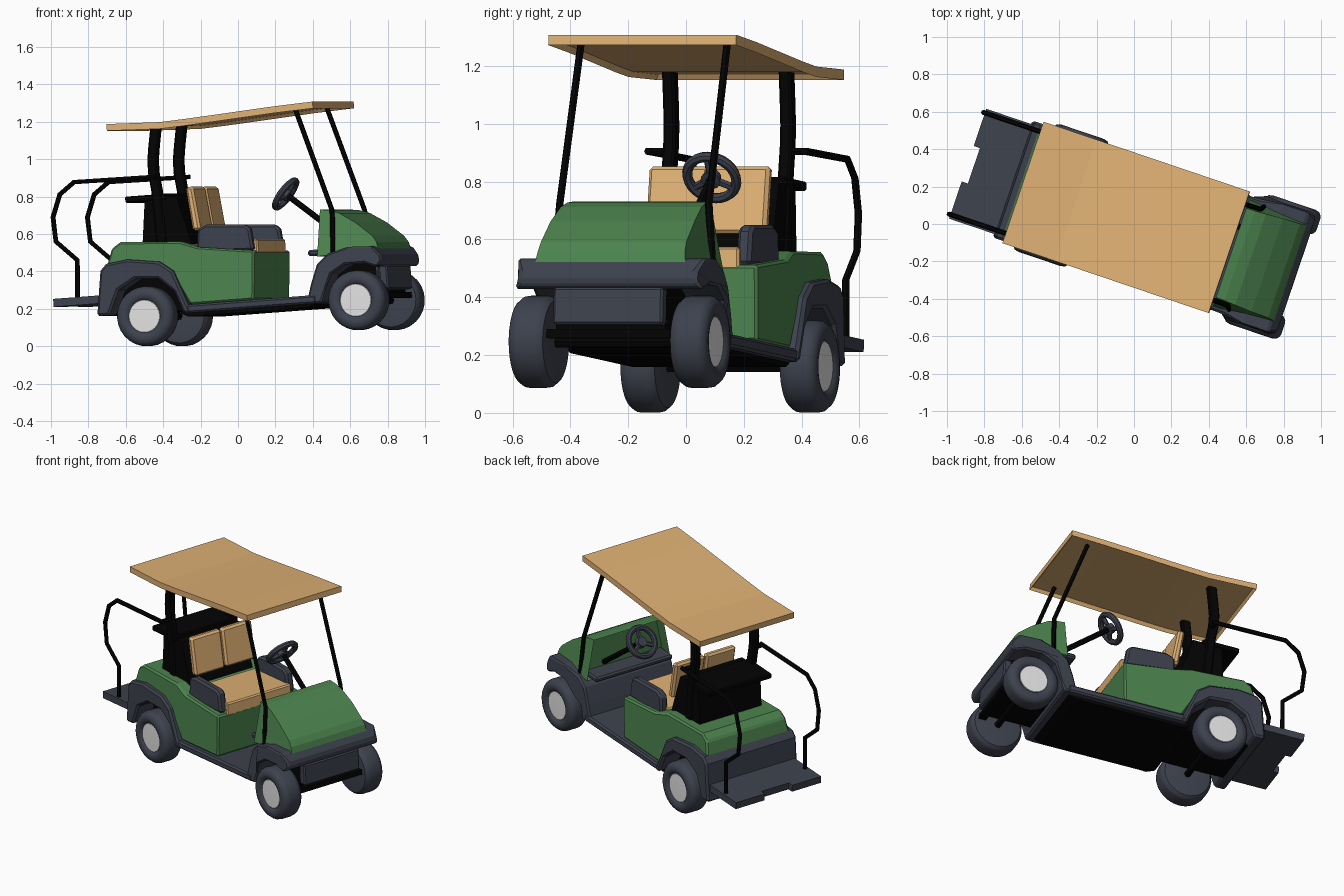
import bpy, bmesh, math
from mathutils import Matrix, Vector

cube = bpy.data.objects.get("Cube")
if cube:
    bpy.data.objects.remove(cube, do_unlink=True)

# The cart is built along local x (forward), then turned and pitched into place
POSE = (Matrix.Rotation(math.radians(-18.7), 4, 'Z') @ Matrix.Rotation(math.radians(-4.1), 4, 'Y')
        @ Matrix.Translation((0, 0.02, 0)))
SIDES = (("left", 1), ("right", -1))


def material(name, rgb):
    m = bpy.data.materials.new(name)
    m.use_nodes = True
    color = (*rgb, 1)
    m.diffuse_color = color
    bsdf = m.node_tree.nodes["Principled BSDF"]
    bsdf.inputs["Base Color"].default_value = color
    bsdf.inputs["Roughness"].default_value = 0.7
    return m


TAN = material("tan", (0.74, 0.44, 0.175))
GREEN = material("green", (0.073, 0.23, 0.077))
SLATE = material("slate", (0.047, 0.054, 0.075))
BLACK = material("black", (0.001, 0.001, 0.001))
SILVER = material("silver", (0.77, 0.77, 0.77))


def finish(name, bm, mats, bevel=0, smooth=False):
    bmesh.ops.recalc_face_normals(bm, faces=bm.faces)
    mesh = bpy.data.meshes.new(name)
    bm.to_mesh(mesh)
    bm.free()
    for m in mats:
        mesh.materials.append(m)
    ob = bpy.data.objects.new(name, mesh)
    bpy.context.collection.objects.link(ob)
    ob.matrix_world = POSE
    if bevel:
        mod = ob.modifiers.new("bevel", 'BEVEL')
        mod.width, mod.segments, mod.limit_method = bevel, 1, 'ANGLE'
        mod.angle_limit = math.radians(40)
    if smooth:
        shade(ob)
    return ob


def shade(ob):
    bpy.ops.object.select_all(action='DESELECT')
    ob.select_set(True)
    bpy.context.view_layer.objects.active = ob
    bpy.ops.object.shade_smooth_by_angle(angle=math.radians(40))


def prism(name, mat, points, lo, hi, flat=False, bevel=0, shape=None, edit=None):
    """Extrude a side profile across the cart, or a plan outline upwards."""
    bm = bmesh.new()
    at = (lambda p, d: (p[0], p[1], d)) if flat else (lambda p, d: (p[0], d, p[1]))
    a = [bm.verts.new(at(p, lo)) for p in points]
    b = [bm.verts.new(at(p, hi)) for p in points]
    bm.faces.new(a)
    bm.faces.new(b[::-1])
    for i in range(len(a)):
        j = (i + 1) % len(a)
        bm.faces.new((a[i], a[j], b[j], b[i]))
    bmesh.ops.recalc_face_normals(bm, faces=bm.faces)
    if shape:
        for v in bm.verts:
            v.co.y *= shape(v.co)
    if edit:
        bm.normal_update()
        edit(bm)
    return finish(name, bm, [mat], bevel)


def box(name, mat, x0, x1, y0, y1, z0, z1, bevel=0):
    return prism(name, mat, [(x0, z0), (x1, z0), (x1, z1), (x0, z1)], y0, y1, bevel=bevel)


def tube(name, mat, points, radius):
    cu = bpy.data.curves.new(name, 'CURVE')
    cu.dimensions, cu.bevel_depth, cu.bevel_resolution = '3D', radius, 1
    cu.use_fill_caps = True
    sp = cu.splines.new('POLY')
    sp.points.add(len(points) - 1)
    for p, co in zip(sp.points, points):
        p.co = (*co, 1)
    cu.materials.append(mat)
    ob = bpy.data.objects.new(name, cu)
    bpy.context.collection.objects.link(ob)
    ob.matrix_world = POSE
    bpy.ops.object.select_all(action='DESELECT')
    ob.select_set(True)
    bpy.context.view_layer.objects.active = ob
    bpy.ops.object.convert(target='MESH')
    shade(bpy.context.view_layer.objects.active)


def lathe(name, mats, profile, frame, closed=False, steps=28, rule=None):
    """Spin (radius, height) points about z, then place with a frame."""
    bm = bmesh.new()
    vs = [bm.verts.new((r, 0, h)) for r, h in profile]
    pairs = list(zip(vs, vs[1:] + vs[:1])) if closed else list(zip(vs, vs[1:]))
    edges = [bm.edges.new(p) for p in pairs]
    bmesh.ops.spin(bm, geom=vs + edges, axis=(0, 0, 1), cent=(0, 0, 0),
                   angle=2 * math.pi, steps=steps, use_merge=True)
    bmesh.ops.remove_doubles(bm, verts=bm.verts, dist=0.0001)
    if rule:
        for f in bm.faces:
            f.material_index = rule(f.calc_center_median())
    bmesh.ops.transform(bm, matrix=frame, verts=bm.verts)
    return finish(name, bm, mats, smooth=True)


# Wheels and axles
TIRE = [(0, -.064), (.12, -.066), (.143, -.062), (.157, -.045), (.16, -.03), (.16, .03), (.157, .045),
        (.143, .062), (.12, .068), (.098, .064), (.088, .053), (.086, .055), (0, .057)]
for end, x, track in (("front", .791, .295), ("rear", -.406, .291)):
    for side, s in SIDES:
        frame = Matrix.Translation((x, s * track, .19)) @ Matrix.Rotation(-s * math.pi / 2, 4, 'X')
        lathe(f"{end}_{side}_wheel", [SLATE, SILVER], TIRE, frame,
              rule=lambda c: int(c.z > 0.04 and c.xy.length < .0865))
    tube(f"{end}_axle", BLACK, [(x, -.27, .19), (x, .27, .19)], .022)

# Floor, underbody and nose panel
box("floor", SLATE, -.18, .56, -.325, .325, .19, .235, .01)
prism("underbody", BLACK, [(-.22, .19), (-.18, .172), (.50, .172), (.57, .2), (.57, .21), (-.22, .21)], -.28, .28)
box("rear_chassis", BLACK, -.62, -.2, -.2, .2, .21, .42)
box("front_chassis", BLACK, .60, .89, -.2, .2, .21, .40)
box("nose_panel", SLATE, .86, .93, -.2, .2, .24, .37, .008)
box("nose_bar", BLACK, .87, .915, -.225, .225, .195, .225)

# Fenders, running full width so they also close the footwell and the tail
prism("front_fender", SLATE,
      [(.50, .19), (.535, .30), (.575, .40), (.64, .45), (.76, .478), (.90, .472), (.937, .425), (.942, .39),
       (.925, .365), (.90, .365), (.85, .385), (.74, .385), (.66, .34), (.61, .26), (.585, .19)],
      -.345, .345, bevel=.01, shape=lambda c: .93 if c.x < .65 or c.x > .935 else 1)
prism("rear_fender", SLATE,
      [(-.68, .21), (-.645, .45), (-.61, .485), (-.49, .50), (-.31, .475), (-.235, .42), (-.172, .255),
       (-.145, .19), (-.19, .19), (-.235, .31), (-.32, .385), (-.45, .395), (-.55, .34), (-.61, .21)],
      -.33, .33, bevel=.012)

# Rear body
prism("rear_body", GREEN,
      [(.2, .235), (.222, .497), (-.095, .538), (-.2, .575), (-.535, .596), (-.585, .565), (-.615, .47),
       (-.45, .42), (-.3, .42), (-.22, .35), (-.16, .235)], -.302, .302, bevel=.01,
      shape=lambda c: .95 if c.z > .55 else 1)


# Hood with a recessed back
def recess(bm):
    back = [f for f in bm.faces if f.normal.x < -.9]
    bmesh.ops.inset_region(bm, faces=back, thickness=.02)
    for f in back:
        bmesh.ops.translate(bm, verts=f.verts, vec=(.05, 0, -.012))


prism("hood", GREEN,
      [(.575, .44), (.592, .69), (.64, .684), (.70, .664), (.79, .607), (.88, .53), (.903, .495), (.912, .455)],
      -1, 1, shape=lambda c: (.30 - (c.z - .45) * .20) * (1 - .1 * max(0, c.x - .75) / .2), edit=recess)
box("dashboard", SLATE, .515, .64, -.28, .28, .445, .478, .01)


# Roof with a hollow underside
def hollow(bm):
    under = [f for f in bm.faces if f.normal.z < -.9]
    bmesh.ops.inset_region(bm, faces=under, thickness=.018)
    bmesh.ops.translate(bm, verts=list({v for f in under for v in f.verts}), vec=(0, 0, .018))


top = [(-.547, 1.23), (-.249, 1.219), (-.1, 1.226), (.40, 1.257), (.622, 1.267)]
prism("roof", TAN, top + [(x, z - .036) for x, z in reversed(top)], -.343, .343, edit=hollow)

# Roof posts and rear grab rails
for side, s in SIDES:
    tube(f"{side}_front_post", BLACK,
         [(.495, s * .267, 1.24), (.667, s * .272, .68), (.662, s * .29, .45)], .0135)
    post = [(-.32, .56), (-.33, .85), (-.342, .95), (-.342, 1.02), (-.33, 1.1), (-.31, 1.21)]
    prism(f"{side}_rear_post", BLACK,
          [(x - .028, z) for x, z in post] + [(x + .028, z) for x, z in reversed(post)],
          s * .213 - .022, s * .213 + .022, bevel=.008)
    rail = [(-.796, .30), (-.781, .517), (-.895, .625), (-.902, .756), (-.855, .875), (-.77, .935), (-.31, .93)]
    tube(f"{side}_grab_rail", BLACK, [(x, s * .287, z) for x, z in rail], .0135)
    tube(f"{side}_rail_bracket", BLACK, [(-.33, s * .287, .93), (-.33, s * .21, .93)], .0135)

# Black backrest housing and its shelf
prism("backrest_housing", BLACK, [(-.43, .57), (-.40, .815), (-.22, .815), (-.14, .52)], -.225, .225)
box("shelf", BLACK, -.51, -.28, -.23, .23, .805, .838, .006)

# Seats
box("seat_cushion", TAN, -.13, .222, -.235, .235, .48, .56, .008)
for side, s in SIDES:
    prism(f"{side}_seat_back", TAN, [(-.10, .63), (-.128, .865), (-.17, .865), (-.145, .63)],
          s * .112 - .108, s * .112 + .108, bevel=.012)
    prism(f"{side}_armrest", SLATE,
          [(-.115, .51), (-.10, .635), (-.05, .655), (.17, .64), (.195, .615), (.207, .50)],
          s * .245 - .026, s * .245 + .026, bevel=.012)

# Rear platform with a notch in its back edge
prism("rear_platform", SLATE,
      [(-.60, -.31), (-.925, -.31), (-.925, -.10), (-.89, -.10), (-.89, .10), (-.925, .10),
       (-.925, .31), (-.60, .31)], .277, .32, flat=True)

# Steering wheel, spokes and column
hub = Vector((.27, .146, .797))
axis = Vector((.77, 0, -.64)).normalized()
tilt = Matrix.Translation(hub) @ axis.to_track_quat('Z', 'Y').to_matrix().to_4x4()
ring = [(.088 + .018 * math.cos(t * math.pi / 4), .018 * math.sin(t * math.pi / 4)) for t in range(8)]
lathe("steering_rim", [SLATE], ring, tilt, closed=True)
lathe("steering_hub", [SLATE], [(0, -.012), (.03, -.012), (.035, .02), (0, .025)], tilt, steps=14)
for i in range(3):
    a = math.radians(90 + 120 * i)
    tip = tilt @ Vector((.088 * math.cos(a), .088 * math.sin(a), 0))
    tube(f"steering_spoke_{i + 1}", SLATE, [hub + axis * .008, tip], .014)
tube("steering_column", BLACK, [hub, hub + axis * .46], .017)
